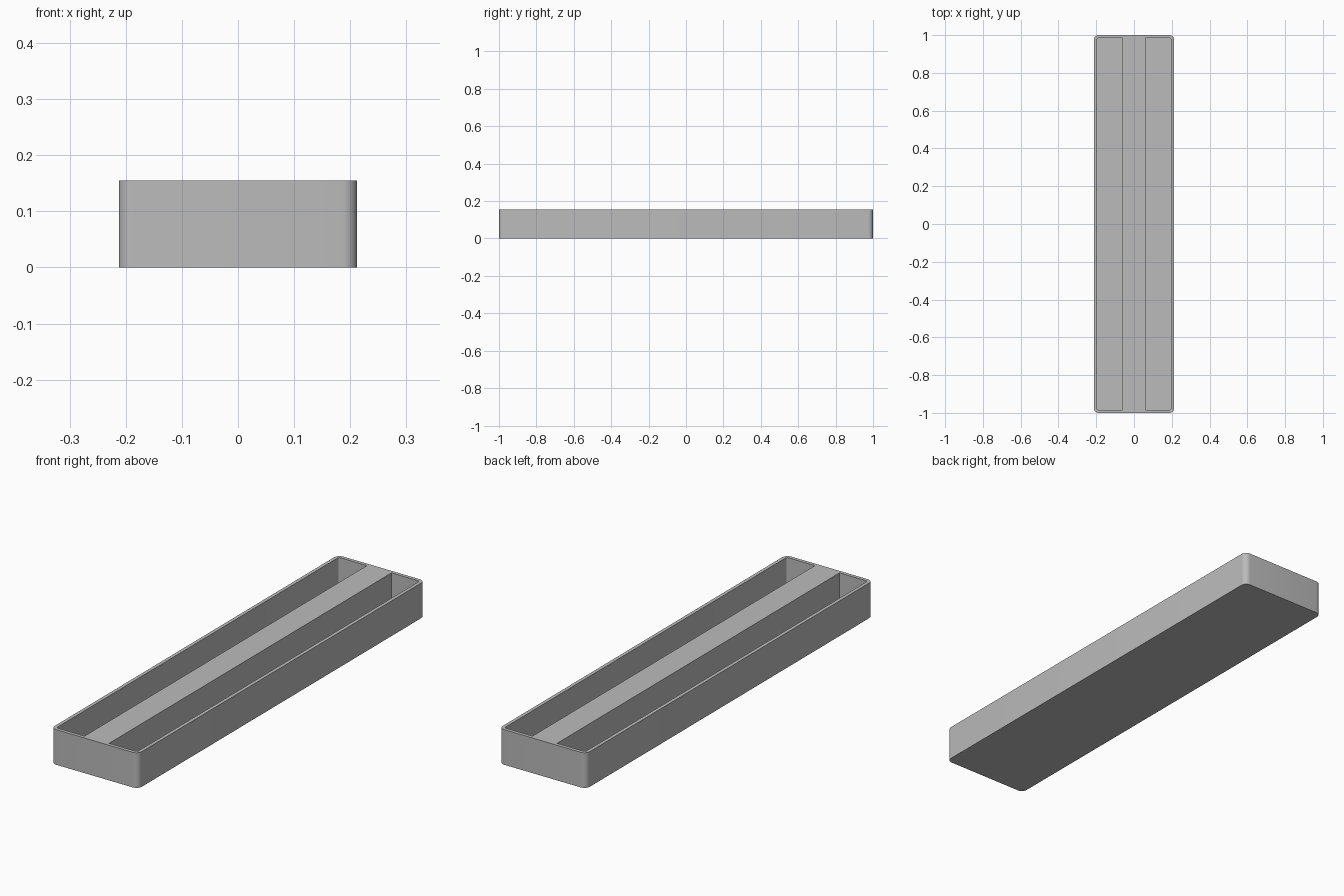
import bpy, bmesh
from mathutils import Matrix

old = bpy.data.objects.get("Cube")
if old:
    bpy.data.objects.remove(old, do_unlink=True)

HALF_X, HALF_Y, HEIGHT = 0.2125, 1.0, 0.155
WALL, RIB = 0.0155, 0.06        # wall thickness, half width of the middle rib
CORNER = 0.026

grey = bpy.data.materials.new("plain grey")
grey.use_nodes = True
COLOUR = (0.5, 0.5, 0.5, 1)
grey.diffuse_color = COLOUR
grey.node_tree.nodes["Principled BSDF"].inputs["Base Color"].default_value = COLOUR


def rounded_block(name, x, y, z, radius, rounded):
    """Block spanning the x, y, z ranges; upright edges passing the test are rounded."""
    size = [b - a for a, b in (x, y, z)]
    centre = [(a + b) / 2 for a, b in (x, y, z)]
    bm = bmesh.new()
    bmesh.ops.create_cube(bm, size=1, matrix=Matrix.Translation(centre) @ Matrix.Diagonal((*size, 1)))
    upright = [e for e in bm.edges
               if abs(e.verts[0].co.z - e.verts[1].co.z) > 0.01 and rounded(e.verts[0].co)]
    bmesh.ops.bevel(bm, geom=upright, offset=radius, segments=8, profile=0.5, affect='EDGES')
    mesh = bpy.data.meshes.new(name)
    bm.to_mesh(mesh)
    bm.free()
    mesh.materials.append(grey)
    obj = bpy.data.objects.new(name, mesh)
    bpy.context.collection.objects.link(obj)
    return obj


# Tray body with rounded upright corners
tray = rounded_block("tray", (-HALF_X, HALF_X), (-HALF_Y, HALF_Y), (0, HEIGHT),
                     CORNER, lambda co: True)
bpy.context.view_layer.objects.active = tray
tray.select_set(True)

# Two long open pockets either side of the middle rib
for side, label in ((-1, "right"), (1, "left")):
    x = sorted((side * RIB, side * (HALF_X - WALL)))
    cutter = rounded_block(label + "_pocket_cutter", x, (WALL - HALF_Y, HALF_Y - WALL),
                           (WALL, HEIGHT + 0.1), CORNER - WALL,
                           lambda co: abs(co.x) > RIB + 0.01)
    cutter.hide_render = True
    cut = tray.modifiers.new(label + " pocket", 'BOOLEAN')
    cut.operation, cut.solver, cut.object = 'DIFFERENCE', 'EXACT', cutter
    bpy.ops.object.modifier_apply(modifier=cut.name)
    bpy.data.objects.remove(cutter, do_unlink=True)

bpy.ops.object.shade_smooth_by_angle(angle=0.6)
